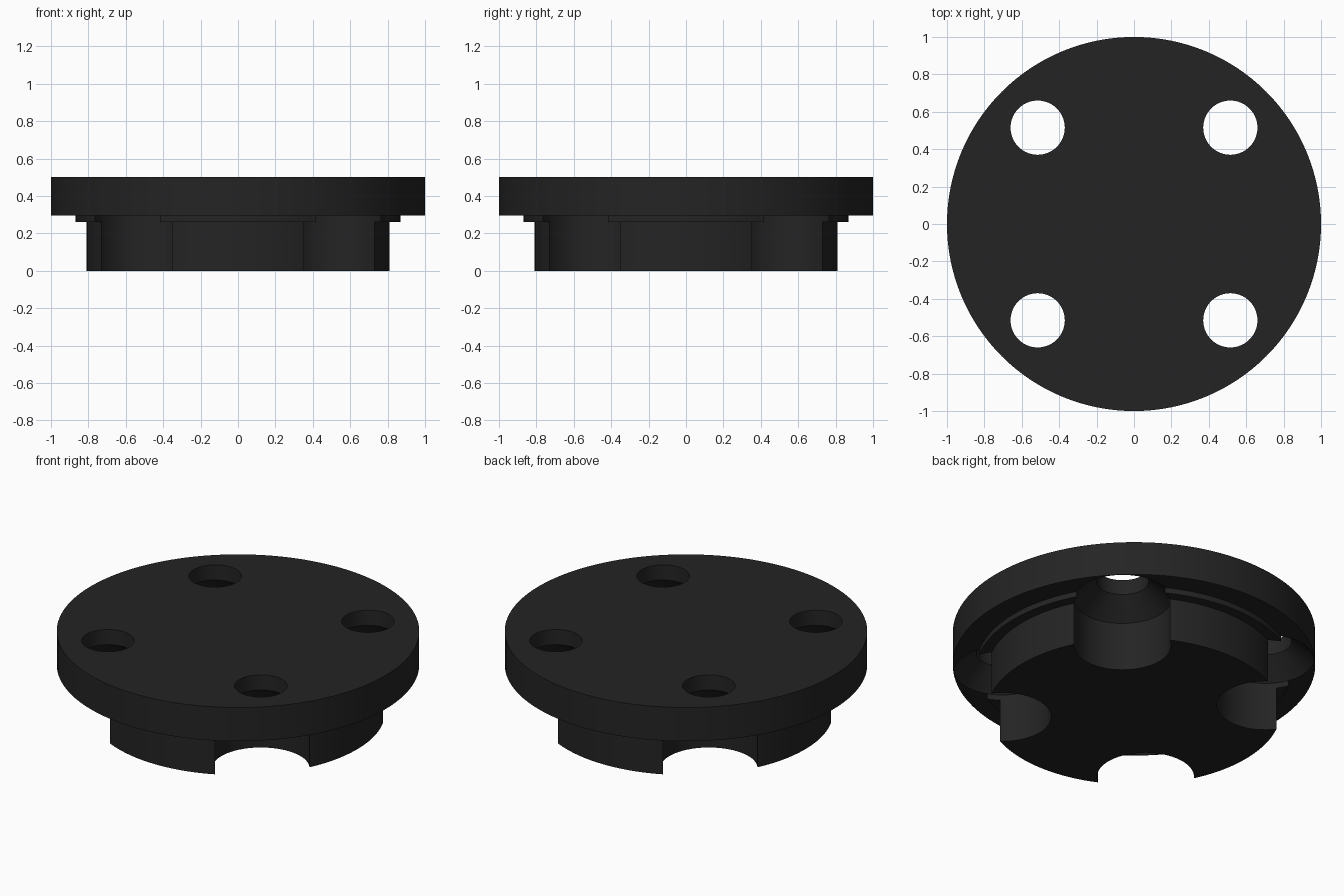
import bpy, bmesh, math

if "Cube" in bpy.data.objects:
    bpy.data.objects.remove(bpy.data.objects["Cube"])

SEG = 128
black = bpy.data.materials.new("matte black")
black.diffuse_color = (0.0175, 0.0175, 0.0175, 1)
black.use_nodes = True
black.node_tree.nodes["Principled BSDF"].inputs["Base Color"].default_value = black.diffuse_color


def lathe(name, profile, segments, loc=(0, 0, 0)):
    """Closed solid turned around z from (radius, height) points, bottom to top."""
    bm = bmesh.new()
    rings = []
    for r, z in profile:
        rings.append([bm.verts.new((r * math.cos(2 * math.pi * i / segments),
                                    r * math.sin(2 * math.pi * i / segments), z))
                      for i in range(segments)])
    for a, b in zip(rings, rings[1:]):
        for i in range(segments):
            j = (i + 1) % segments
            bm.faces.new((a[i], a[j], b[j], b[i]))
    bm.faces.new(rings[0][::-1])
    bm.faces.new(rings[-1])
    bmesh.ops.recalc_face_normals(bm, faces=bm.faces)
    mesh = bpy.data.meshes.new(name)
    bm.to_mesh(mesh)
    bm.free()
    obj = bpy.data.objects.new(name, mesh)
    obj.location = loc
    bpy.context.collection.objects.link(obj)
    return obj


# Stepped round flange: boss, thin shoulder, wide disc
flange = lathe("flange", [(0.81, 0), (0.81, 0.262), (0.87, 0.262), (0.87, 0.295),
                          (1.0, 0.295), (1.0, 0.5)], SEG)
flange.data.materials.append(black)

# Four bolt holes, countersunk from below with open pockets through the boss
bpy.context.view_layer.objects.active = flange
flange.select_set(True)
cutters = []
for sx in (-1, 1):
    for sy in (-1, 1):
        cutter = lathe("bolt_hole_cutter",
                       [(0.268, -0.1), (0.268, 0.295), (0.145, 0.408), (0.145, 0.6)],
                       64, (sx * 0.515, sy * 0.515, 0))
        cutter.hide_render = True
        cutter.data.materials.append(black)
        cutters.append(cutter)
        cut = flange.modifiers.new("bolt hole", 'BOOLEAN')
        cut.operation = 'DIFFERENCE'
        cut.solver = 'EXACT'
        cut.object = cutter
        bpy.ops.object.modifier_apply(modifier=cut.name)
for cutter in cutters:
    bpy.data.objects.remove(cutter)

# Smooth round walls, crisp edges
bpy.ops.object.shade_smooth_by_angle(angle=math.radians(30))
